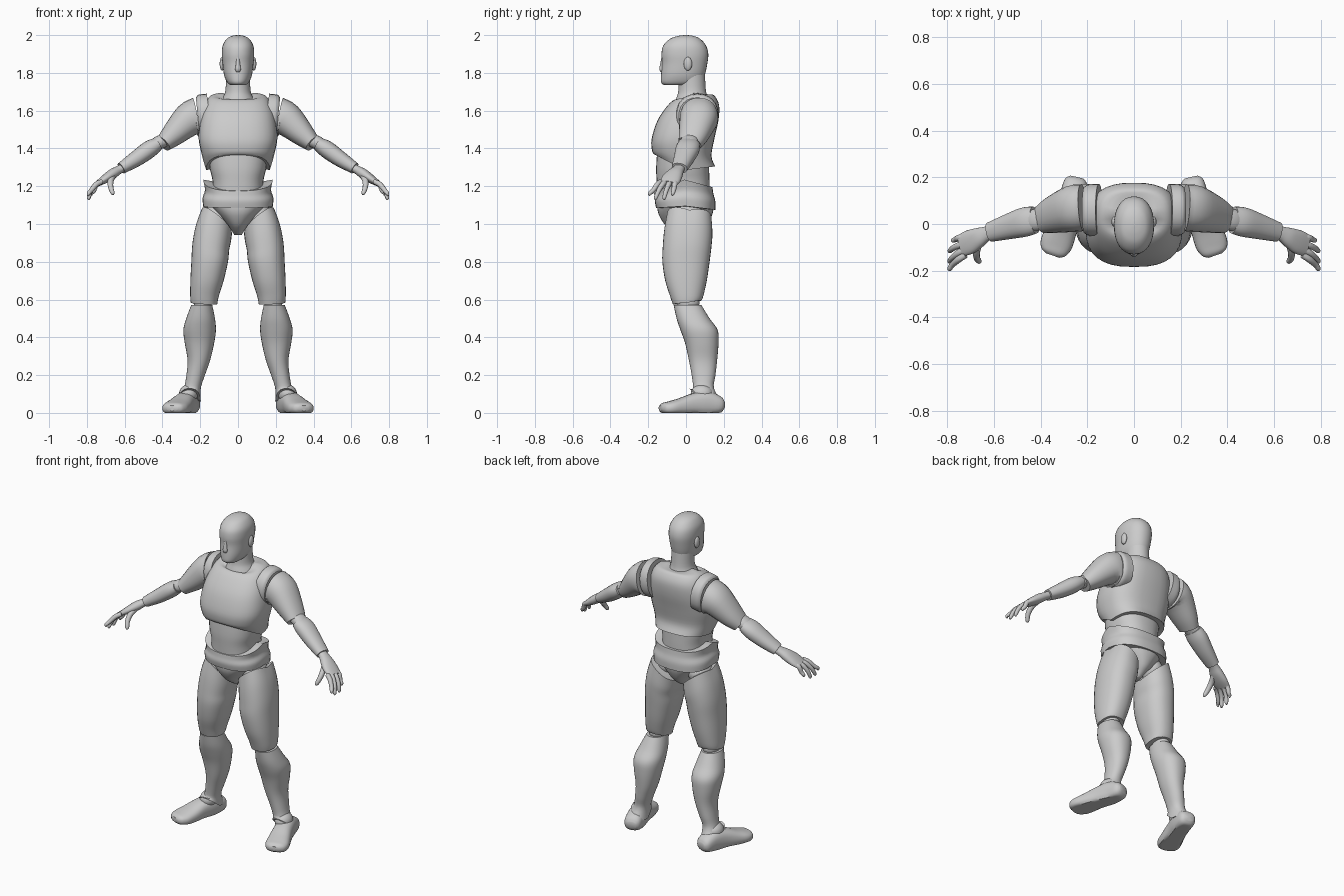
import bpy, bmesh, math
from mathutils import Vector


def smooth_rows(rows, steps=4):
    """Catmull-Rom interpolation of rows of numbers."""
    out = []
    for i in range(len(rows) - 1):
        a, b, c, d = (rows[max(i - 1, 0)], rows[i], rows[i + 1], rows[min(i + 2, len(rows) - 1)])
        for k in range(steps):
            t = k / steps
            out.append([0.5 * (2 * q + (r - p) * t + (2 * p - 5 * q + 4 * r - s) * t * t
                               + (3 * q - p - 3 * r + s) * t ** 3) for p, q, r, s in zip(a, b, c, d)])
    out.append(list(rows[-1]))
    return out


def unit(a, n):
    """Point of a unit superellipse."""
    c, s = math.cos(a), math.sin(a)
    return math.copysign(abs(c) ** (2 / n), c), math.copysign(abs(s) ** (2 / n), s)


def skin(name, rings, mirror):
    """Bridge rings of points into a closed surface."""
    bm = bmesh.new()
    vs = [[bm.verts.new(p) for p in r] for r in rings]
    n = len(vs[0])
    for a, b in zip(vs, vs[1:]):
        for i in range(n):
            bm.faces.new((a[i], a[(i + 1) % n], b[(i + 1) % n], b[i]))
    for r in (vs[0], vs[-1]):
        mid = bm.verts.new(sum((v.co for v in r), Vector()) / n)
        for i in range(n):
            bm.faces.new((r[i], r[(i + 1) % n], mid))
    bmesh.ops.recalc_face_normals(bm, faces=bm.faces)
    me = bpy.data.meshes.new(name)
    bm.to_mesh(me)
    bm.free()
    ob = bpy.data.objects.new(name, me)
    bpy.context.collection.objects.link(ob)
    bpy.ops.object.select_all(action='DESELECT')
    ob.select_set(True)
    bpy.context.view_layer.objects.active = ob
    bpy.ops.object.shade_smooth_by_angle(angle=math.radians(38))
    if mirror:
        ob.modifiers.new("Mirror", 'MIRROR')
    return ob


def stack(name, rows, n=2.3, mirror=False, seg=32):
    """Level rings: z, centre x, x radius, front y, back y, front lift, back lift, sideways slope."""
    rings = []
    for z, cx, rx, yf, yb, zf, zb, sl in smooth_rows([tuple(r) + (0,) * (8 - len(r)) for r in rows]):
        ring = []
        for i in range(seg):
            c, s = unit(2 * math.pi * i / seg, n)
            lift = zf * max(-s, 0) + zb * max(s, 0) + sl * c * rx
            ring.append(Vector((cx + c * rx, (yf + yb) / 2 + s * (yb - yf) / 2, z + lift)))
        rings.append(ring)
    return skin(name, rings, mirror)


def tube(name, rows, ref=(0, 1, 0), n=2.2, seg=24, mirror=True, floor=-1):
    """Rings along a path: x, y, z, height radius, width radius (width runs along ref)."""
    rows = smooth_rows(rows)
    pts = [Vector(r[:3]) for r in rows]
    rings = []
    for i, r in enumerate(rows):
        t = (pts[min(i + 1, len(pts) - 1)] - pts[max(i - 1, 0)]).normalized()
        v = Vector(ref)
        v = (v - t * v.dot(t)).normalized()
        u = t.cross(v)
        ring = []
        for k in range(seg):
            c, s = unit(2 * math.pi * k / seg, n)
            p = pts[i] + v * c * r[4] + u * s * r[3]
            p.z = max(p.z, floor)
            ring.append(p)
        rings.append(ring)
    return skin(name, rings, mirror)


def ball(name, c, r, mirror=True):
    rows = []
    for i in range(9):
        a = math.pi * (i / 8 - 0.5)
        q = max(math.cos(a), 0.02)
        rows.append((c[2] + r[2] * math.sin(a), c[0], r[0] * q, c[1] - r[1] * q, c[1] + r[1] * q))
    return stack(name, rows, 2, mirror, 20)


# Head and neck
stack("head", [(1.735, 0, .04, -.115, .03), (1.75, 0, .058, -.132, .08), (1.79, 0, .074, -.132, .1),
               (1.85, 0, .082, -.127, .113), (1.9, 0, .086, -.13, .118), (1.945, 0, .081, -.12, .106),
               (1.98, 0, .06, -.085, .075), (1.995, 0, .034, -.045, .042), (2, 0, .008, -.01, .01)], 2.2)
stack("neck", [(1.62, 0, .11, -.07, .13), (1.67, 0, .08, -.05, .115), (1.71, 0, .066, -.04, .105),
               (1.8, 0, .064, -.04, .1)], 2)
ball("ear", (.084, .01, 1.848), (.013, .022, .036))
tube("nose", [(0, -.118, 1.88, .012, .008), (0, -.126, 1.84, .012, .012), (0, -.128, 1.818, .012, .015),
              (0, -.12, 1.805, .008, .01)], (1, 0, 0), mirror=False, seg=16)

# Torso
stack("chest_plate", [(1.285, 0, .168, -.17, .155, .085, .02), (1.36, 0, .19, -.18, .135, .03, 0),
                      (1.45, 0, .208, -.182, .15), (1.55, 0, .2, -.15, .172), (1.63, 0, .178, -.095, .175),
                      (1.68, 0, .145, -.055, .15, -.02, 0), (1.695, 0, .09, -.035, .125, -.05, -.01)], 2.6)
stack("abdomen", [(1.12, 0, .14, -.15, .125), (1.22, 0, .134, -.155, .125), (1.3, 0, .15, -.158, .122),
                  (1.42, 0, .16, -.15, .12)], 2.4)
tube("shoulder_rim", [(.15, .06, 1.578, .113, .112), (.195, .06, 1.572, .113, .11), (.213, .06, 1.57, .1, .098)])

# Pelvis
stack("hip_belt", [(1.095, 0, .185, -.158, .155, -.01, -.02), (1.14, 0, .187, -.165, .155, -.02, -.02),
                   (1.18, 0, .175, -.16, .145, -.03, -.02), (1.235, 0, .184, -.157, .14, -.06, -.04)], 2.5)
stack("groin_plate", [(1.12, 0, .165, -.152, .148), (1.06, 0, .115, -.148, .142), (1.0, 0, .06, -.115, .115),
                      (.965, 0, .034, -.075, .08), (.943, 0, .02, -.04, .05)], 2.3)
ball("hip_joint", (.11, .01, 1.04), (.07, .085, .07))

# Legs
stack("thigh", [(1.012, .112, .08, -.1, .135, .04, .02, .78), (.95, .13, .092, -.115, .14, .02, 0, .5),
                (.88, .144, .097, -.123, .135, 0, 0, .2), (.8, .15, .097, -.125, .125), (.7, .164, .088, -.11, .11),
                (.62, .177, .076, -.085, .092), (.58, .18, .07, -.07, .082, -.005, .015, .05)], 2.3, True)
ball("knee_joint", (.187, .012, .585), (.048, .06, .05))
stack("shin", [(.57, .192, .056, -.065, .082), (.5, .198, .076, -.05, .125), (.44, .203, .086, -.03, .167),
               (.37, .204, .078, -.005, .172), (.28, .207, .06, .015, .165), (.2, .224, .049, .03, .156),
               (.13, .242, .045, .037, .148), (.06, .257, .06, .015, .187, .07, 0)], 2.2, True)
ball("ankle_joint", (.262, .085, .1), (.05, .06, .05))
tube("foot", [(.245, .2, .04, .02, .03), (.25, .178, .042, .045, .05), (.265, .11, .05, .065, .056),
              (.288, .04, .045, .058, .058), (.312, -.03, .032, .046, .066), (.333, -.085, .025, .037, .069),
              (.344, -.12, .025, .028, .055), (.349, -.135, .025, .014, .03)], (1, 0, 0), 2.5, floor=0)

# Arms
tube("upper_arm", [(.22, .07, 1.565, .105, .1), (.262, .065, 1.55, .09, .1), (.345, .04, 1.472, .064, .08),
                   (.395, .02, 1.425, .045, .062)])
tube("elbow_joint", [(.37, .03, 1.45, .034, .045), (.42, .017, 1.43, .036, .048), (.46, .012, 1.4, .034, .044)])
tube("forearm", [(.425, .017, 1.424, .036, .058), (.47, .008, 1.395, .046, .063), (.54, -.012, 1.345, .042, .054),
                 (.618, -.035, 1.295, .031, .042)])

# Hands
tube("hand", [(.6, -.032, 1.303, .022, .03), (.632, -.042, 1.286, .023, .032), (.665, -.058, 1.265, .027, .043),
              (.705, -.078, 1.238, .023, .052), (.742, -.092, 1.214, .015, .047)])
tips = [(.775, -.07, 1.15), (.789, -.115, 1.128), (.79, -.16, 1.128), (.79, -.192, 1.15)]
for i, (x, y, z) in enumerate(tips):
    ky = -.055 - .026 * i
    tube("finger", [(.722, ky, 1.224, .013, .014), (.75, ky * .7 + y * .3, 1.21, .014, .014),
                    (x - .012, ky * .3 + y * .7, 1.177, .012, .012), (x, y, z + .012, .01, .01),
                    (x, y, z, .004, .004)], seg=12)
tube("thumb", [(.66, -.07, 1.26, .016, .018), (.674, -.112, 1.23, .016, .016), (.674, -.143, 1.195, .014, .014),
               (.664, -.16, 1.165, .011, .011), (.66, -.165, 1.155, .004, .004)], (1, 0, 0), seg=12)
